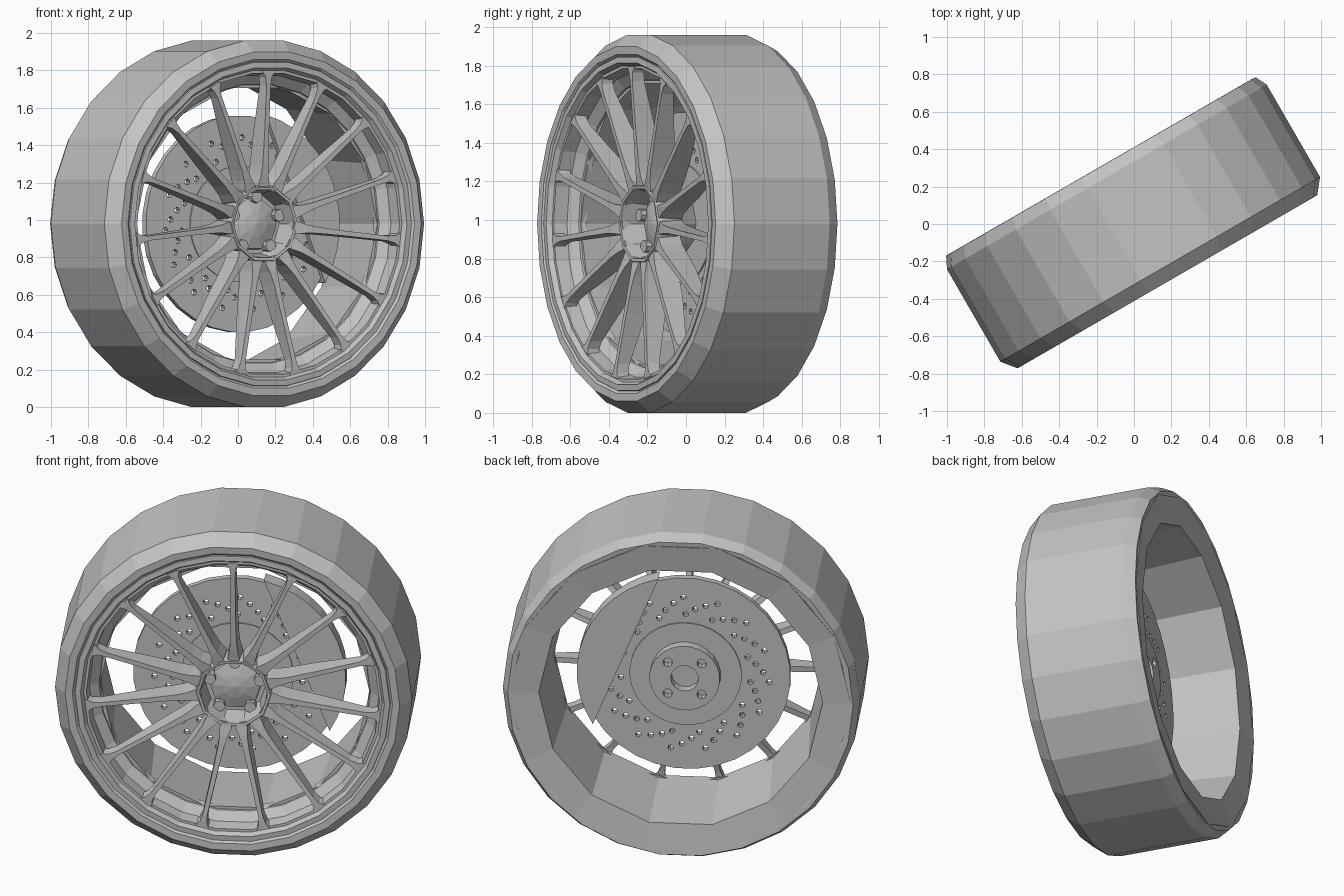
import bpy, bmesh
from math import sin, cos, pi, radians, acos
from mathutils import Matrix

cube = bpy.data.objects.get("Cube")
if cube:
    bpy.data.objects.remove(cube, do_unlink=True)

# One plain grey for everything
grey = bpy.data.materials.new("plain_grey")
grey.use_nodes = True
GREY = (0.55, 0.55, 0.55, 1)
grey.diffuse_color = GREY
grey.node_tree.nodes["Principled BSDF"].inputs["Base Color"].default_value = GREY

# The wheel is built facing -y around the origin, then turned and raised
PLACE = Matrix.Translation((0, 0, 0.98)) @ Matrix.Rotation(radians(30), 4, 'Z')


def point(r, t, a):
    """Radius, angle clockwise from the top, distance towards the front."""
    return (r * sin(t), -a, r * cos(t))


def finish(name, bm):
    bmesh.ops.recalc_face_normals(bm, faces=bm.faces)
    me = bpy.data.meshes.new(name)
    bm.to_mesh(me)
    bm.free()
    me.materials.append(grey)
    ob = bpy.data.objects.new(name, me)
    bpy.context.collection.objects.link(ob)
    ob.matrix_world = PLACE
    return ob


def loft(bm, rings, closed=False):
    """Bridge equal rings of points into a skin, capped unless closed."""
    rows = [[bm.verts.new(p) for p in ring] for ring in rings]
    n = len(rows[0])
    pairs = list(zip(rows, rows[1:]))
    if closed:
        pairs.append((rows[-1], rows[0]))
    for low, high in pairs:
        for i in range(n):
            j = (i + 1) % n
            bm.faces.new((low[i], low[j], high[j], high[i]))
    if not closed:
        bm.faces.new(rows[0])
        bm.faces.new(rows[-1])


def lathe(name, profile, sides, closed=False):
    bm = bmesh.new()
    rings = [[point(r, 2 * pi * (i + 0.5) / sides, a) for i in range(sides)]
             for r, a in profile]
    loft(bm, rings, closed)
    return finish(name, bm)


def studs(name, spots, front, back, sides=8):
    """Many small cylinders along the axle; spots are (radius, angle, size)."""
    bm = bmesh.new()
    for r, t, size in spots:
        x, _, z = point(r, t, 0)
        loft(bm, [[(x + size * sin(2 * pi * i / sides), -a,
                    z + size * cos(2 * pi * i / sides)) for i in range(sides)]
                  for a in (back, front)])
    return finish(name, bm)


def cut(target, cutter):
    mod = target.modifiers.new("holes", 'BOOLEAN')
    mod.operation = 'DIFFERENCE'
    mod.solver = 'EXACT'
    mod.object = cutter
    cutter.hide_render = True
    bpy.context.view_layer.update()
    bpy.context.view_layer.objects.active = target
    bpy.ops.object.modifier_apply(modifier=mod.name)
    bpy.data.objects.remove(cutter, do_unlink=True)


# Tyre with chamfered shoulders
lathe("tyre", [(0.987, -0.29), (0.987, 0.28), (0.925, 0.357), (0.885, 0.355),
               (0.86, 0.33), (0.86, -0.31), (0.93, -0.352), (0.955, -0.355)],
      26, closed=True)

# Stepped front rim and coarse barrel with a slightly dished rear flange
lathe("front_rim", [(0.88, 0.32), (0.87, 0.35), (0.84, 0.352), (0.825, 0.325),
                    (0.81, 0.325), (0.80, 0.25), (0.75, 0.21),
                    (0.74, 0.17), (0.87, 0.17)], 26, closed=True)
lathe("barrel", [(0.745, 0.2), (0.785, -0.335), (0.945, -0.356), (0.945, -0.3),
                 (0.84, 0.2)], 14, closed=True)

# Fifteen deep, thin spokes that flare at both ends
# Each section: radius, half width, front, back
SECTIONS = [(0.18, 0.038, 0.275, 0.14), (0.215, 0.036, 0.28, 0.15),
            (0.26, 0.025, 0.288, 0.16), (0.32, 0.019, 0.295, 0.165),
            (0.48, 0.015, 0.308, 0.19), (0.74, 0.014, 0.328, 0.258),
            (0.785, 0.022, 0.33, 0.265), (0.815, 0.042, 0.33, 0.265)]
bm = bmesh.new()
for k in range(15):
    turn = Matrix.Rotation(2 * pi * k / 15, 3, 'Y')
    loft(bm, [[turn @ Matrix.Identity(3).col[2] * r
               + turn @ Matrix.Identity(3).col[0] * x
               - Matrix.Identity(3).col[1] * a
               for x, a in ((-w * 0.9, f), (w * 0.9, f), (w * 1.1, b), (-w * 1.1, b))]
              for r, w, f, b in SECTIONS])
finish("spokes", bm)

# Hub cup with a faceted cap and five wheel bolts
lathe("hub_cup", [(0.15, 0.02), (0.19, 0.12), (0.21, 0.15), (0.215, 0.265),
                  (0.205, 0.285), (0.19, 0.283), (0.168, 0.15)], 10)
lathe("centre_cap", [(0.145, 0.14), (0.14, 0.17), (0.07, 0.19),
                     (0.005, 0.2)], 10)
studs("wheel_bolts", [(0.145, 2 * pi * k / 5, 0.033) for k in range(5)], 0.205, 0.14)

# Brake disc with swirling rows of drilled holes
disc = lathe("brake_disc", [(0.58, -0.02), (0.58, 0.02)], 32)
rows = [(0.36 + 0.034 * j, 2 * pi * k / 15 - 0.13 * j, 0.016)
        for k in range(15) for j in range(4)]
cut(disc, studs("disc_drill", rows, 0.1, -0.1))
lathe("disc_hat", [(0.31, -0.028), (0.31, 0.028)], 32)

# Rear hub with a bore and four bolt holes
rear = lathe("rear_hub", [(0.195, -0.01), (0.195, -0.085)], 24)
cut(rear, studs("hub_drill", [(0.133, pi / 4 + pi * k / 2, 0.027) for k in range(4)],
                -0.04, -0.2))
cut(rear, studs("bore_drill", [(0, 0, 0.077)], -0.03, -0.2, 16))

# Brake caliper: a circular segment straddling the disc
half = acos(0.355 / 0.6)
middle = radians(68)
bm = bmesh.new()
loft(bm, [[point(0.6, middle + half * (i / 6 - 1), a) for i in range(13)]
          for a in (-0.05, 0.05)])
finish("brake_caliper", bm)
